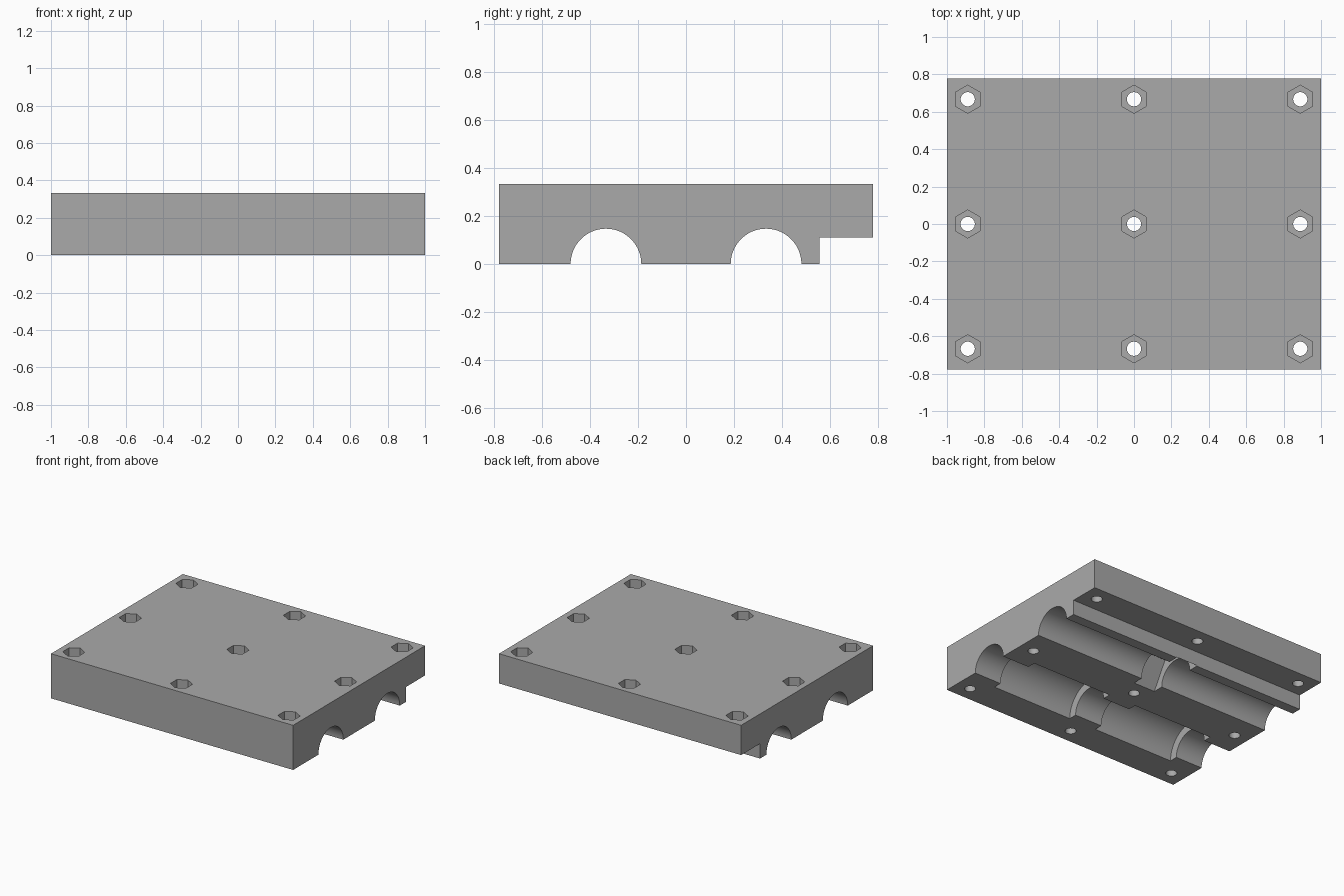
import bpy
from math import pi, radians

if "Cube" in bpy.data.objects:
    bpy.data.objects.remove(bpy.data.objects["Cube"])

HEIGHT = 0.333
ROD_Y = 0.333

grey = bpy.data.materials.new("light_grey")
grey.use_nodes = True
colour = (0.4, 0.4, 0.4, 1)
grey.diffuse_color = colour
grey.node_tree.nodes["Principled BSDF"].inputs["Base Color"].default_value = colour


def box(name, size, centre):
    bpy.ops.mesh.primitive_cube_add(size=1, location=centre)
    obj = bpy.context.object
    obj.name = name
    obj.scale = size
    bpy.ops.object.transform_apply(location=True, rotation=True, scale=True)
    return obj


def prism(name, sides, radius, length, centre, turn=(0, 0, 0)):
    bpy.ops.mesh.primitive_cylinder_add(
        vertices=sides, radius=radius, depth=length, location=centre, rotation=turn)
    obj = bpy.context.object
    obj.name = name
    bpy.ops.object.transform_apply(location=True, rotation=True, scale=True)
    return obj


def along_x(name, sides, radius, length, x, y):
    return prism(name, sides, radius, length, (x, y, 0), (0, pi / 2, 0))


# Solid carriage block
carriage = box("carriage_block", (2, 1.556, HEIGHT), (0, 0, HEIGHT / 2))
carriage.data.materials.append(grey)

# Step under the back edge
cutters = [box("step_cutter", (2.2, 0.4, 0.222), (0, 0.755, 0))]

# Two rod channels
for y in (-ROD_Y, ROD_Y):
    cutters.append(along_x("rod_cutter", 64, 0.147, 2.2, 0, y))

# Two bearing pockets in the front channel
for x in (-0.445, 0.445):
    cutters.append(along_x("bearing_cutter", 64, 0.209, 0.664, x, -ROD_Y))

# Captive drive nut pocket in the back channel, point upward
cutters.append(along_x("drive_nut_cutter", 6, 0.225, 0.178, 0, ROD_Y))

# Bolt holes with hexagonal nut recesses on top
RECESS = 0.11
for x in (-0.889, 0, 0.889):
    for y in (-0.667, 0, 0.667):
        cutters.append(prism("bolt_cutter", 32, 0.038, 1, (x, y, 0)))
        cutters.append(prism("nut_cutter", 6, 0.075, 2 * RECESS, (x, y, HEIGHT)))

# Cut everything, then discard the cutters
bpy.ops.object.select_all(action='DESELECT')
bpy.context.view_layer.objects.active = carriage
carriage.select_set(True)
for cutter in cutters:
    cutter.hide_render = True
    cut = carriage.modifiers.new("cut", 'BOOLEAN')
    cut.operation = 'DIFFERENCE'
    cut.solver = 'EXACT'
    cut.object = cutter
    bpy.ops.object.modifier_apply(modifier=cut.name)
for cutter in cutters:
    bpy.data.objects.remove(cutter)

bpy.ops.object.shade_smooth_by_angle(angle=radians(25))
